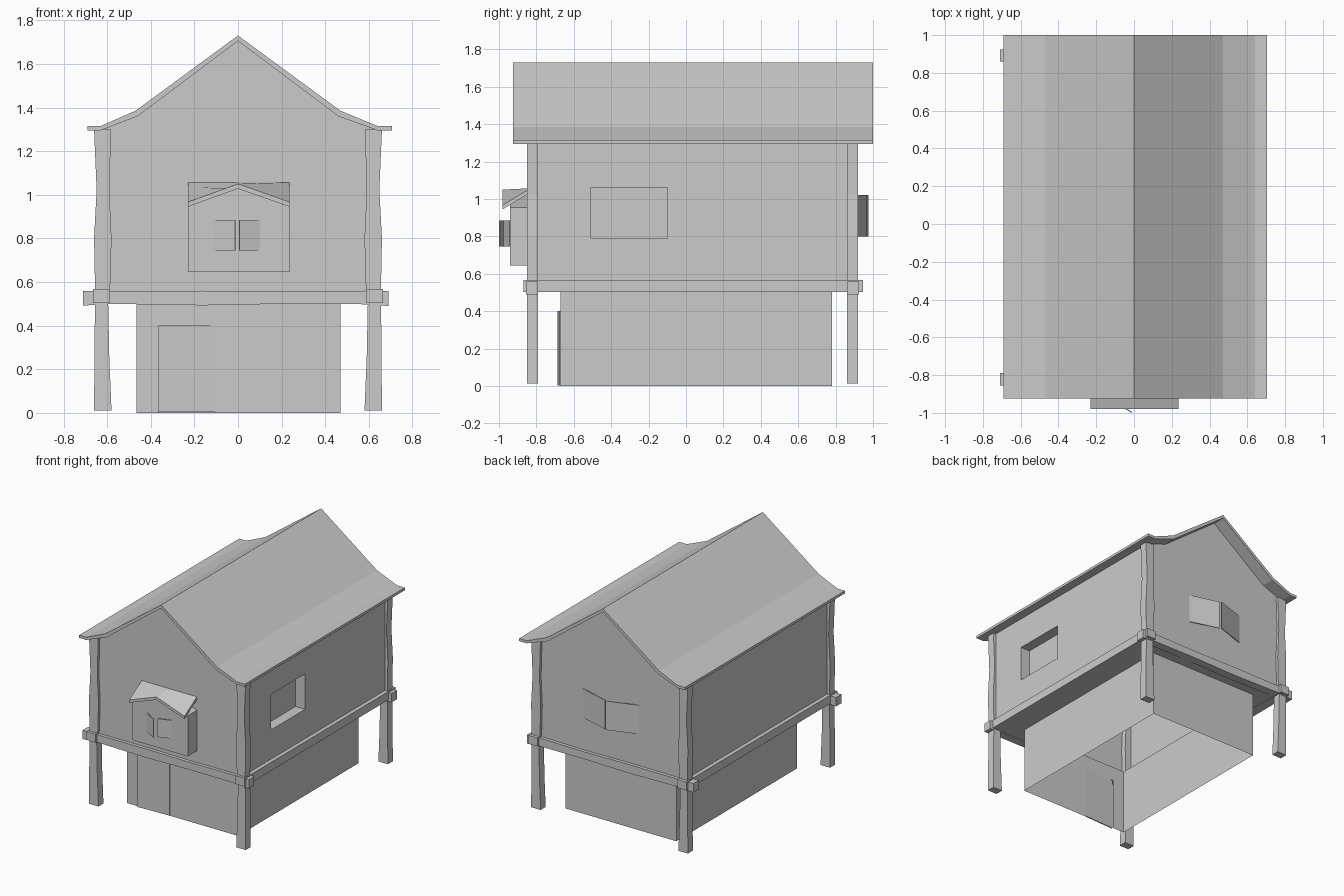
import bpy, bmesh
from mathutils import Vector

if "Cube" in bpy.data.objects:
    bpy.data.objects.remove(bpy.data.objects["Cube"])


def make(name, polys, merge=True):
    """Object from a list of polygons, with shared corners welded."""
    bm = bmesh.new()
    for p in polys:
        bm.faces.new([bm.verts.new(c) for c in p])
    if merge:
        bmesh.ops.remove_doubles(bm, verts=bm.verts, dist=0.0005)
    bmesh.ops.recalc_face_normals(bm, faces=bm.faces)
    me = bpy.data.meshes.new(name)
    bm.to_mesh(me)
    bm.free()
    ob = bpy.data.objects.new(name, me)
    bpy.context.collection.objects.link(ob)
    return ob


def loft(rings, caps=True):
    """Quads joining successive rings of equal length."""
    n = len(rings[0])
    polys = [[a[i], a[(i + 1) % n], b[(i + 1) % n], b[i]]
             for a, b in zip(rings, rings[1:]) for i in range(n)]
    return polys + ([rings[0], rings[-1]] if caps else [])


def rect_xy(x0, x1, y0, y1, z):
    return [(x0, y0, z), (x1, y0, z), (x1, y1, z), (x0, y1, z)]


def box(name, x0, x1, y0, y1, z0, z1):
    return make(name, loft([rect_xy(x0, x1, y0, y1, z) for z in (z0, z1)]))


def panel(name, hinge, tip, z0, z1, t=0.006):
    """Thin upright leaf swung between two plan points."""
    h, e = Vector(hinge), Vector(tip)
    d = (e - h).normalized()
    n = Vector((-d.y, d.x)) * t / 2
    plan = [h - n, e - n, e + n, h + n]
    return make(name, loft([[(p.x, p.y, z) for p in plan] for z in (z0, z1)]))


# Roof with flared eaves
top = [(-0.69, 1.315), (-0.63, 1.315), (-0.47, 1.385), (0, 1.73),
       (0.47, 1.385), (0.64, 1.315), (0.705, 1.315)]
under = [(0.705, 1.295), (0.64, 1.295), (0.46, 1.36), (0, 1.705),
         (-0.46, 1.36), (-0.63, 1.295), (-0.69, 1.295)]
make("roof", loft([[(x, y, z) for x, z in top + under] for y in (-0.925, 1.0)]))

# Upper storey walls, open at the top under the roof
W, YF, YB, ZF = 0.635, -0.83, 0.90, 0.505
gable = [(-W, ZF), (W, ZF), (W, 1.30), (0.46, 1.365), (0, 1.71), (-0.46, 1.365), (-W, 1.30)]
walls = [[(x, y, z) for x, z in gable] for y in (YF, YB)]
walls.append([(-W, YF, ZF), (-W, YB, ZF), (-W, YB, 1.30), (-W, YF, 1.30)])


def rect_yz(x, y0, y1, z0, z1):
    return [(x, y0, z0), (x, y1, z0), (x, y1, z1), (x, y0, z1)]


# Right wall with a recessed window
opening = (-0.51, -0.10, 0.79, 1.06)
rings = [rect_yz(W, YF, YB, ZF, 1.30), rect_yz(W, *opening), rect_yz(W - 0.08, *opening)]
walls += loft(rings, caps=False) + [rings[-1]]

# Floor ring between upper walls and lower room
LX0, LX1, LY0, LY1 = -0.465, 0.47, -0.67, 0.78
walls += loft([rect_xy(-W, W, YF, YB, ZF), rect_xy(LX0, LX1, LY0, LY1, ZF)], caps=False)
make("upper_walls", walls)

# Lower room, open below, with a doorway
DX0, DX1, DZ = -0.365, -0.105, 0.395
front = [(LX0, 0), (DX0, 0), (DX0, DZ), (DX1, DZ), (DX1, 0), (LX1, 0), (LX1, ZF), (LX0, ZF)]
make("lower_walls", [
    [(x, LY0, z) for x, z in front],
    [(LX0, LY1, 0), (LX1, LY1, 0), (LX1, LY1, ZF), (LX0, LY1, ZF)],
    rect_yz(LX0, LY0, LY1, 0, ZF), rect_yz(LX1, LY0, LY1, 0, ZF)])
panel("door", (DX1, LY0 - 0.002), (DX0, LY0 - 0.012), 0.003, 0.40, 0.008)

# Slightly crooked corner posts: height, inner x, outer x
post = [(0.012, 0.58, 0.66), (0.25, 0.59, 0.658), (0.50, 0.595, 0.656), (0.60, 0.585, 0.656),
        (0.80, 0.58, 0.66), (1.02, 0.59, 0.648), (1.30, 0.582, 0.66)]
for sx, side in ((-1, "left"), (1, "right")):
    for y0, y1, end in ((-0.85, -0.79, "front"), (0.86, 0.92, "back")):
        make(f"{end}_{side}_post", loft([rect_xy(sx * a, sx * b, y0, y1, z) for z, a, b in post]))
    # Side beam
    a, b = sorted((sx * 0.59, sx * 0.665))
    box(f"{side}_beam", a, b, -0.87, 0.945, 0.503, 0.567)

# Cross beams with ends standing proud of the posts
for y0, y1, end in ((-0.855, -0.79, "front"), (0.86, 0.925, "back")):
    beam = [(-0.71, 0.492, 0.56), (-0.58, 0.50, 0.558), (-0.16, 0.493, 0.56),
            (0.2, 0.50, 0.556), (0.58, 0.498, 0.56), (0.69, 0.49, 0.558)]
    make(f"{end}_cross_beam", loft([[(x, y0, a), (x, y1, a), (x, y1, b), (x, y0, b)]
                                    for x, a, b in beam]))

# Front bay box with pointed top
bay = [(-0.23, 0.645), (0.235, 0.645), (0.235, 0.955), (0, 1.035), (-0.23, 0.955)]
make("bay_box", loft([[(x, y, z) for x, z in bay] for y in (-0.94, YF)]))

# Bay roof: gabled at the front, level against the wall
xs = (-0.23, 0.0, 0.235)
front_z, back_z = (0.967, 1.05, 0.967), (1.057, 1.057, 1.057)


def roof_ring(y, zs):
    up = [(x, y, z) for x, z in zip(xs, zs)]
    return up + [(x, y, z - 0.022) for x, y, z in reversed(up)]


make("bay_roof", loft([roof_ring(-0.98, front_z), roof_ring(YF, back_z)]))

# Shutters, ajar
panel("bay_left_shutter", (-0.11, -0.94), (-0.012, -0.997), 0.745, 0.885)
panel("bay_right_shutter", (0.10, -0.94), (0.005, -0.972), 0.745, 0.885)
panel("back_left_shutter", (-0.235, YB), (-0.005, 0.973), 0.80, 1.02)
panel("back_right_shutter", (0.235, YB), (0.005, 0.965), 0.80, 1.02)
